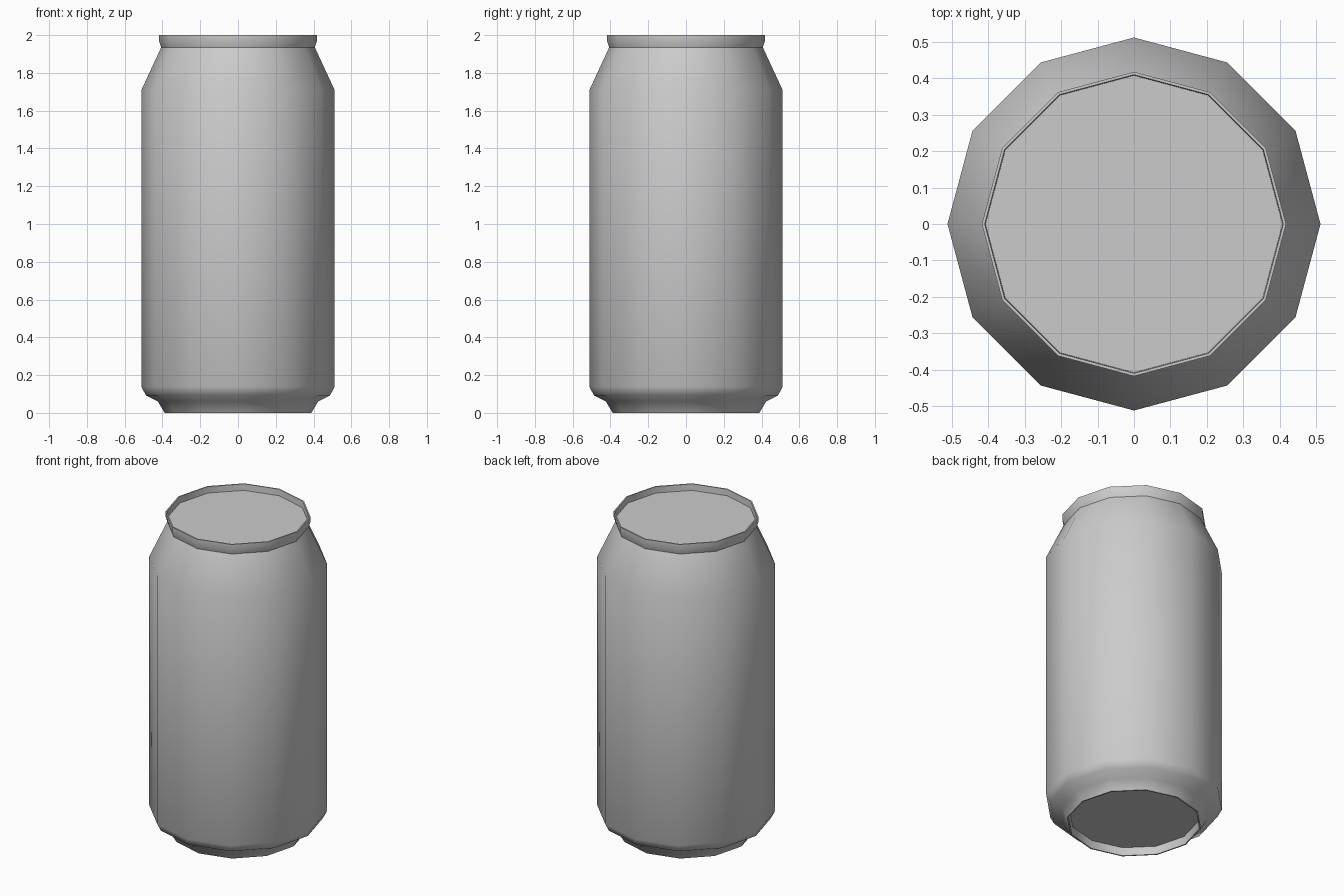
import bpy
import bmesh
from math import cos, sin, pi, radians

if "Cube" in bpy.data.objects:
    bpy.data.objects.remove(bpy.data.objects["Cube"])

SIDES = 12


def lathe(name, profile, cap_start=False, cap_end=False):
    """Revolve (radius, z) points around z into a 12-sided surface."""
    bm = bmesh.new()
    rings = [[bm.verts.new((r * cos(2 * pi * i / SIDES), r * sin(2 * pi * i / SIDES), z))
              for i in range(SIDES)] for r, z in profile]
    for a, b in zip(rings, rings[1:]):
        for i in range(SIDES):
            j = (i + 1) % SIDES
            bm.faces.new((a[i], a[j], b[j], b[i]))
    if cap_start:
        bm.faces.new(rings[0][::-1])
    if cap_end:
        bm.faces.new(rings[-1])
    bmesh.ops.recalc_face_normals(bm, faces=bm.faces)
    mesh = bpy.data.meshes.new(name)
    bm.to_mesh(mesh)
    bm.free()
    obj = bpy.data.objects.new(name, mesh)
    bpy.context.collection.objects.link(obj)
    bpy.ops.object.select_all(action='DESELECT')
    obj.select_set(True)
    bpy.context.view_layer.objects.active = obj
    bpy.ops.object.shade_smooth_by_angle(angle=radians(38))
    return obj


# Can: recessed base, foot, flared bottom, wall, shoulder, rim and sunken lid
lathe("drink_can", [
    (0.375, 0.05), (0.38, 0.0), (0.388, 0.0),
    (0.424, 0.06), (0.488, 0.093), (0.511, 0.138),
    (0.511, 1.71), (0.407, 1.935), (0.417, 1.967),
    (0.417, 2.0), (0.409, 2.0), (0.407, 1.96),
], cap_start=True, cap_end=True)
